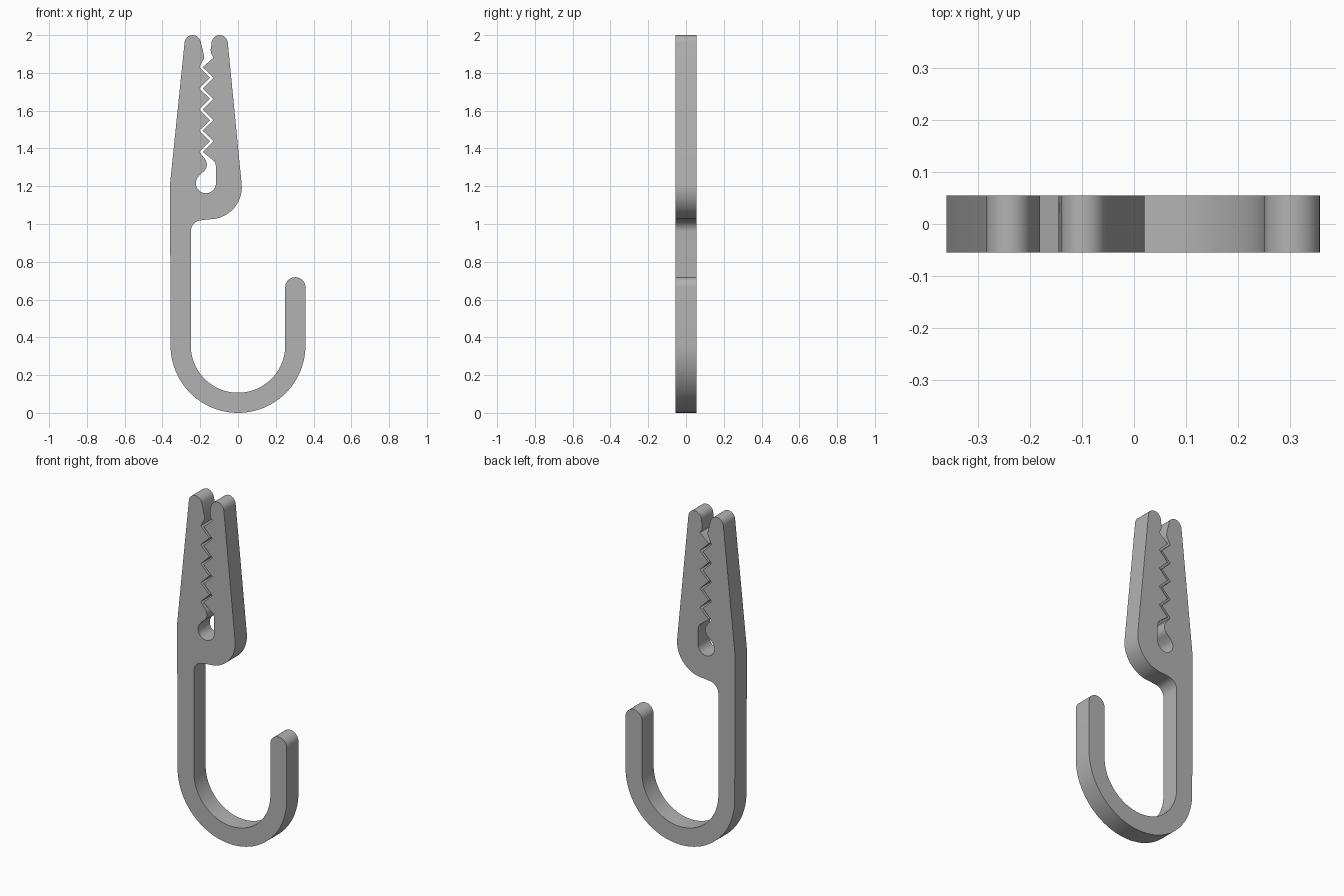
import bpy
import bmesh
from math import cos, sin, radians

cube = bpy.data.objects.get("Cube")
if cube:
    bpy.data.objects.remove(cube, do_unlink=True)

HALF_DEPTH = 0.055
HOOK_RADIUS = 0.357
BAR = 0.107


def arc(x, z, radius, start, end, steps=16):
    """Points along an arc, angles in degrees, counter-clockwise if end > start."""
    angles = [radians(start + (end - start) * i / steps) for i in range(steps + 1)]
    return [(x + radius * cos(a), z + radius * sin(a)) for a in angles]


def zigzag(left_x, right_x, top, pitch, count):
    """Alternating tooth points running down from the top."""
    return [(right_x if i % 2 else left_x, top - pitch * i) for i in range(count)]


# Hook: outer bend, rounded end, inner bend
outline = arc(0, HOOK_RADIUS, HOOK_RADIUS, 180, 360, 48)
outline += arc(HOOK_RADIUS - BAR / 2, 0.665, BAR / 2, 0, 180)
outline += arc(0, HOOK_RADIUS, HOOK_RADIUS - BAR, 360, 180, 48)

# Shank fillet and rounded heel of the clip
outline += arc(-0.19, 0.96, 0.06, 180, 95, 10)
outline += arc(-0.15, 1.195, 0.17, 270, 366, 24)

# Right jaw: rounded tip, lip and teeth down to the spring slot
outline += arc(-0.097, 1.957, 0.043, 6, 180)
outline += [(-0.145, 1.92), (-0.141, 1.9), (-0.13, 1.88)]
outline += zigzag(-0.187, -0.13, 1.83, 0.056, 9)
outline += [(-0.128, 1.335), (-0.12, 1.322), (-0.117, 1.305)]

# Spring slot: round bottom, then the stop bump on the left jaw
outline += arc(-0.17, 1.216, 0.053, 0, -225, 24)
outline += arc(-0.215, 1.315, 0.05, -60, 35, 10)
left_teeth = zigzag(-0.205, -0.148, 1.83, 0.056, 9)
outline += reversed(left_teeth)

# Left jaw: lip, rounded tip and straight back edge
outline += [(-0.181, 1.875), (-0.18, 1.893)]
outline += arc(-0.24, 1.957, 0.043, 15, 174)
outline += [(-0.36, 1.21)]

# Extrude the outline into the plate
bm = bmesh.new()
face = bm.faces.new([bm.verts.new((x, -HALF_DEPTH, z)) for x, z in outline])
extruded = bmesh.ops.extrude_face_region(bm, geom=[face], use_keep_orig=True)["geom"]
moved = [v for v in extruded if isinstance(v, bmesh.types.BMVert)]
bmesh.ops.translate(bm, verts=moved, vec=(0, 2 * HALF_DEPTH, 0))
bmesh.ops.recalc_face_normals(bm, faces=bm.faces)
mesh = bpy.data.meshes.new("clip_hook")
bm.to_mesh(mesh)
bm.free()

# Plain grey plastic
grey = bpy.data.materials.new("plain_grey")
grey.use_nodes = True
colour = (0.45, 0.45, 0.45, 1)
grey.diffuse_color = colour
grey.node_tree.nodes["Principled BSDF"].inputs["Base Color"].default_value = colour
mesh.materials.append(grey)

clip_hook = bpy.data.objects.new("clip_hook", mesh)
bpy.context.collection.objects.link(clip_hook)
bpy.context.view_layer.objects.active = clip_hook
clip_hook.select_set(True)
bpy.ops.object.shade_smooth_by_angle(angle=radians(30))
